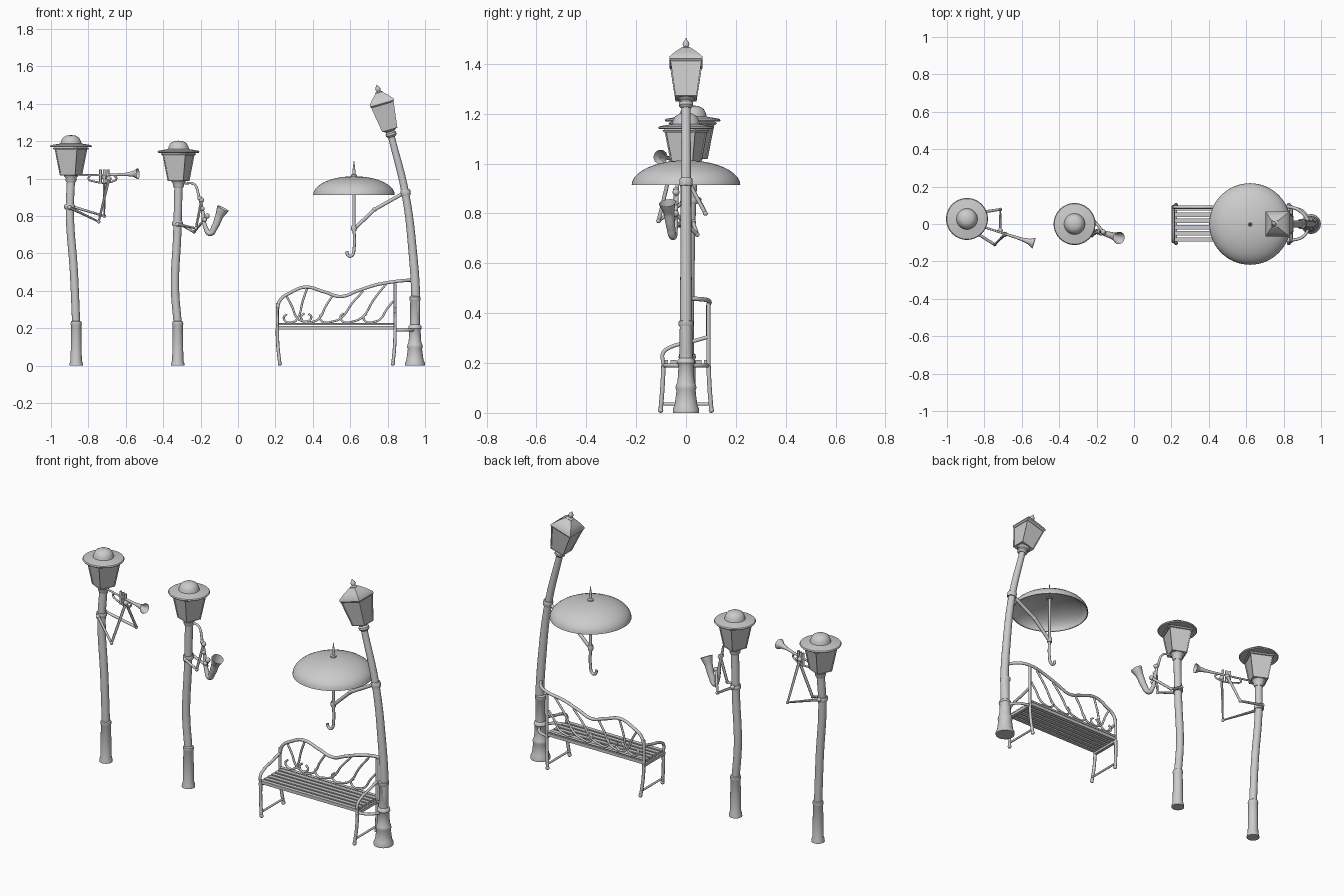
import bpy, bmesh, math
from mathutils import Vector

if "Cube" in bpy.data.objects:
    bpy.data.objects.remove(bpy.data.objects["Cube"], do_unlink=True)

metal = bpy.data.materials.new("plain grey")
metal.use_nodes = True
GREY = (0.6, 0.6, 0.6, 1)
metal.diffuse_color = GREY
metal.node_tree.nodes["Principled BSDF"].inputs["Base Color"].default_value = GREY


def finish(ob, angle=40):
    bpy.ops.object.select_all(action="DESELECT")
    ob.select_set(True)
    bpy.context.view_layer.objects.active = ob
    if ob.type == "CURVE":
        bpy.ops.object.convert(target="MESH")
        ob = bpy.context.object
    ob.data.materials.clear()
    ob.data.materials.append(metal)
    bpy.ops.object.shade_smooth_by_angle(angle=math.radians(angle))
    return ob


def from_bmesh(name, bm, loc=(0, 0, 0), rot=(0, 0, 0)):
    bmesh.ops.recalc_face_normals(bm, faces=bm.faces)
    me = bpy.data.meshes.new(name)
    bm.to_mesh(me)
    bm.free()
    ob = bpy.data.objects.new(name, me)
    bpy.context.collection.objects.link(ob)
    ob.location, ob.rotation_euler = loc, rot
    return finish(ob)


def lathe(name, profile, loc=(0, 0, 0), rot=(0, 0, 0), steps=32):
    bm = bmesh.new()
    vs = [bm.verts.new((r, 0, z)) for r, z in profile]
    es = [bm.edges.new(pair) for pair in zip(vs, vs[1:])]
    bmesh.ops.spin(bm, geom=vs + es, axis=(0, 0, 1), cent=(0, 0, 0),
                   angle=math.tau, steps=steps)
    bmesh.ops.remove_doubles(bm, verts=bm.verts, dist=1e-5)
    return from_bmesh(name, bm, loc, rot)


def tube(name, pts, r, radii=None, straight=False, caps=True, sides=3):
    cu = bpy.data.curves.new(name, "CURVE")
    cu.dimensions = "3D"
    cu.bevel_depth, cu.bevel_resolution = r, sides
    cu.resolution_u, cu.use_fill_caps = 8, caps
    sp = cu.splines.new("BEZIER")
    sp.bezier_points.add(len(pts) - 1)
    for i, (bp, p) in enumerate(zip(sp.bezier_points, pts)):
        bp.co = p
        bp.handle_left_type = bp.handle_right_type = "VECTOR" if straight else "AUTO"
        bp.radius = radii[i] if radii else 1
    ob = bpy.data.objects.new(name, cu)
    bpy.context.collection.objects.link(ob)
    return finish(ob)


def box(name, loc, size):
    bm = bmesh.new()
    bmesh.ops.create_cube(bm, size=1)
    bmesh.ops.scale(bm, vec=size, verts=bm.verts)
    return from_bmesh(name, bm, loc)


def ball(name, loc, r):
    bm = bmesh.new()
    bmesh.ops.create_uvsphere(bm, u_segments=12, v_segments=8, radius=r)
    return from_bmesh(name, bm, loc)


def ring(name, loc, r, h=0.012, rot=(0, 0, 0)):
    lathe(name, [(r * .7, -h), (r * .9, -h), (r, -h / 2), (r, h / 2),
                 (r * .9, h), (r * .7, h)], loc, rot, 20)


def lantern(name, z0, z1, low, high, loc, rot):
    # four sided glass body with sunken panels between the corner bars
    bm = bmesh.new()
    loops = [[bm.verts.new((sx * s, sy * s, z)) for sx, sy in
              ((-1, -1), (1, -1), (1, 1), (-1, 1))] for s, z in ((low, z0), (high, z1))]
    sides = [bm.faces.new((loops[0][i], loops[0][(i + 1) % 4],
                           loops[1][(i + 1) % 4], loops[1][i])) for i in range(4)]
    bm.faces.new(loops[0][::-1])
    bm.faces.new(loops[1])
    bmesh.ops.inset_individual(bm, faces=sides, thickness=0.009)
    bmesh.ops.inset_individual(bm, faces=sides, thickness=0.001, depth=-0.005)
    from_bmesh(name + "_body", bm, loc, rot)


def pyramid(name, steps, loc, rot):
    # stacked square cross sections: (half width, height)
    bm = bmesh.new()
    prev = None
    for s, z in steps:
        cur = [bm.verts.new((x * s, y * s, z)) for x, y in
               ((-1, -1), (1, -1), (1, 1), (-1, 1))]
        if prev:
            for i in range(4):
                bm.faces.new((prev[i], prev[(i + 1) % 4], cur[(i + 1) % 4], cur[i]))
        else:
            bm.faces.new(cur[::-1])
        prev = cur
    bm.faces.new(prev)
    from_bmesh(name, bm, loc, rot)


# ---- two musician lamp posts
def musician(name, path, head, shoulder, turn):
    x, y, _ = path[0]
    lathe(name + "_base", [(0, 0), (.036, 0), (.035, .012), (.03, .03), (.027, .215),
                           (.03, .222), (.028, .235), (.02, .24)], (x, y, 0))
    tube(name + "_post", path, 0.022, sides=6)
    rot = (0, 0, math.radians(turn))
    lathe(name + "_collar", [(0, -.02), (.024, -.02), (.03, -.008), (.03, .004),
                             (.04, .018), (0, .02)], head)
    lantern(name + "_lantern", .018, .16, .045, .066, head, rot)
    pyramid(name + "_lantern_rim", [(.068, .155), (.073, .162), (.06, .172)], head, rot)
    lathe(name + "_hat", [(0, .168), (.108, .168), (.112, .173), (.108, .179), (.056, .188),
                          (.052, .203), (.043, .22), (.025, .23), (0, .233)], head, steps=48)
    ring(name + "_shoulder_ring", shoulder, 0.029)


trumpeter_head = (-.893, .027, 1.0)
musician("trumpeter", [(-.865, .01, .22), (-.878, .012, .51), (-.899, .018, .81),
                       (-.893, .027, 1.0)], trumpeter_head, (-.9, .02, .85), -25)
sax_head = (-.318, 0, .97)
musician("saxophonist", [(-.322, 0, .22), (-.337, 0, .42), (-.325, 0, .7),
                         (-.318, 0, .97)], sax_head, (-.323, 0, .76), -22)

# arms: shoulder, elbow, hand
for name, pts in (
        ("trumpeter_left_arm", [(-.9, .05, .855), (-.715, .078, .80), (-.715, -.035, 1.01)]),
        ("trumpeter_right_arm", [(-.9, -.012, .845), (-.745, -.11, .77), (-.69, -.055, 1.0)]),
        ("saxophonist_left_arm", [(-.323, .028, .765), (-.235, .045, .715), (-.165, -.043, .80)]),
        ("saxophonist_right_arm", [(-.323, -.028, .755), (-.225, -.062, .735), (-.195, -.04, .885)])):
    tube(name, pts, 0.008, straight=True)
    ball(name + "_shoulder", pts[0], .012)
    ball(name + "_elbow", pts[1], .0095)
    ball(name + "_hand", pts[2], .014)


# trumpet, along a straight line away from the face
def along(x, z):
    return (x, -.043 - .32 * (x + .72), z)


tube("trumpet", [along(-.85, 1.018), along(-.70, 1.02), along(-.60, 1.023),
                 along(-.56, 1.025), along(-.535, 1.026)], .006,
     [.9, 1, 1.5, 2.6, 5], caps=False)
tube("trumpet_loop", [along(-.79, 1.018), along(-.80, 1.0), along(-.77, .985),
                      along(-.67, .985), along(-.65, 1.0), along(-.665, 1.018)], .005)
for x in (-.735, -.715, -.695):
    a, b = along(x, .975), along(x, 1.05)
    tube("trumpet_valve", [a, b], .007, straight=True)

# saxophone with its upturned bell
tube("saxophone", [(-.285, -.01, .975), (-.235, -.025, .97), (-.21, -.035, .91),
                   (-.19, -.04, .83), (-.172, -.045, .735), (-.15, -.052, .708),
                   (-.125, -.06, .74), (-.1, -.068, .80), (-.08, -.075, .842)], .008,
     [.7, .8, .9, 1.1, 1.5, 1.9, 2.2, 2.7, 4.2], caps=False, sides=5)
for p in ((-.205, -.04, .895), (-.19, -.045, .84), (-.178, -.05, .78)):
    ball("saxophone_key", p, .012)

# ---- leaning street lamp
lathe("street_lamp_base", [(0, 0), (.053, 0), (.053, .015), (.046, .03), (.038, .09),
                           (.042, .1), (.04, .112), (.034, .125), (.03, .19), (.036, .2),
                           (.034, .212), (.026, .22), (.025, .345), (.03, .352),
                           (.029, .368), (.02, .375)], (.946, 0, 0))
tube("street_lamp_post", [(.946, 0, .2), (.95, 0, .36), (.935, 0, .6), (.895, 0, .92),
                          (.82, 0, 1.225)], .024, [1, 1, .95, .85, .75], sides=6)
ring("street_lamp_ring", (.896, 0, .925), .027, .016, (0, -.17, 0))
lamp, tilt = (.823, 0, 1.222), (0, -.285, 0)
lathe("street_lamp_collar", [(0, 0), (.02, 0), (.029, .01), (.029, .022), (.022, .03),
                             (.035, .04), (0, .045)], lamp, tilt)
lantern("street_lamp_lantern", .04, .185, .042, .063, lamp, tilt)
pyramid("street_lamp_roof", [(.06, .18), (.067, .187), (.066, .197), (.045, .222),
                             (.018, .248)], lamp, tilt)
lathe("street_lamp_finial", [(.018, .244), (.02, .25), (.01, .256), (.014, .268),
                             (.011, .277), (.004, .285), (0, .296)], lamp, tilt, 16)

# ---- umbrella held by the street lamp
UX = .62
dome = [(.218 * math.cos(t), .913 + .1 * math.sin(t))
        for t in (i * math.pi / 20 for i in range(11))]
inner = [(r * .975, .913 + (z - .913) * .94) for r, z in reversed(dome)]
lathe("umbrella_canopy", inner + dome, (UX, 0, 0), steps=64)
lathe("umbrella_spike", [(.016, 1.0), (.016, 1.02), (.009, 1.025), (.006, 1.06), (0, 1.103)],
      (UX, 0, 0), steps=16)
tube("umbrella_handle", [(UX, 0, 1.0), (UX, 0, .75), (UX, 0, .62), (.613, 0, .593),
                         (.598, 0, .585), (.585, 0, .595), (.582, 0, .612)], .008)
ring("umbrella_grip", (UX, 0, .735), .015, .015)
tube("umbrella_arm", [(.89, 0, .925), (.73, 0, .835), (.625, 0, .735)], .01, straight=True)
ball("umbrella_arm_elbow", (.73, 0, .835), .012)

# ---- bench
X0, X1 = .21, .84
for i in range(6):
    box("seat_slat", ((X0 + X1) / 2, -.083 + i * .0332, .203), (X1 - X0, .023, .018))
for side, x, foot in (("right", X0, .014), ("left", X1, -.012)):
    box("seat_rail_" + side, (x, 0, .19), (.018, .19, .016))
    for end, s in (("front", -1), ("back", 1)):
        tube(f"{end}_leg_{side}", [(x, s * .09, .2), (x + foot * .2, s * .094, .11),
                                   (x + foot, s * .102, .006)], .009)
        ball(f"{end}_foot_{side}", (x + foot, s * .102, .011), .011)
    tube("leg_stretcher_" + side, [(x + foot, -.1, .035), (x + foot, .1, .035)], .006)
    tube("armrest_" + side, [(x, .09, .305), (x, .02, .285), (x, -.065, .262),
                             (x, -.092, .24), (x, -.092, .2)], .008)
    tube("back_upright_" + side, [(x, .09, .19), (x, .09, .335 if side == "right" else .44)], .008)

# wavy top rail that runs into the lamp post
rail = [(.21, .3), (.225, .35), (.28, .39), (.36, .42), (.46, .395), (.55, .37),
        (.64, .4), (.73, .43), (.84, .45)]
tube("back_top_rail", [(x, .09, z) for x, z in rail] + [(.9, .06, .456), (.935, .01, .458)], .009)
tube("back_bottom_rail", [(X0, .09, .222), (X1, .09, .222)], .006)
for s in (-1, 1):
    tube("seat_brace", [(X1, s * .088, .19), (.9, s * .07, .19), (.94, s * .02, .19)], .008)


# scrolls in the backrest: a leaning stem that ends in a curl
def scroll(x, z, lean, rise, curl, flip=1):
    stem = [(x, z), (x + lean * .3, z + rise * .12), (x + lean * .65, z + rise * .6),
            (x + lean, z + rise)]
    cx, cz = x - flip * curl, z + curl * .9
    hook = [(cx + flip * curl * k * math.cos(a), cz + curl * k * math.sin(a))
            for k, a in ((.55, 2.2), (.85, 3.3), (1, 4.4))]
    tube("back_scroll", [(px, .09, pz) for px, pz in hook + stem], .006)


for args in ((.30, .235, .07, .18, .03), (.40, .235, .11, .145, .034),
             (.50, .235, .17, .165, .034), (.61, .235, .18, .2, .034),
             (.73, .235, .10, .11, .032), (.34, .24, -.08, .13, .028, -1)):
    scroll(*args)
